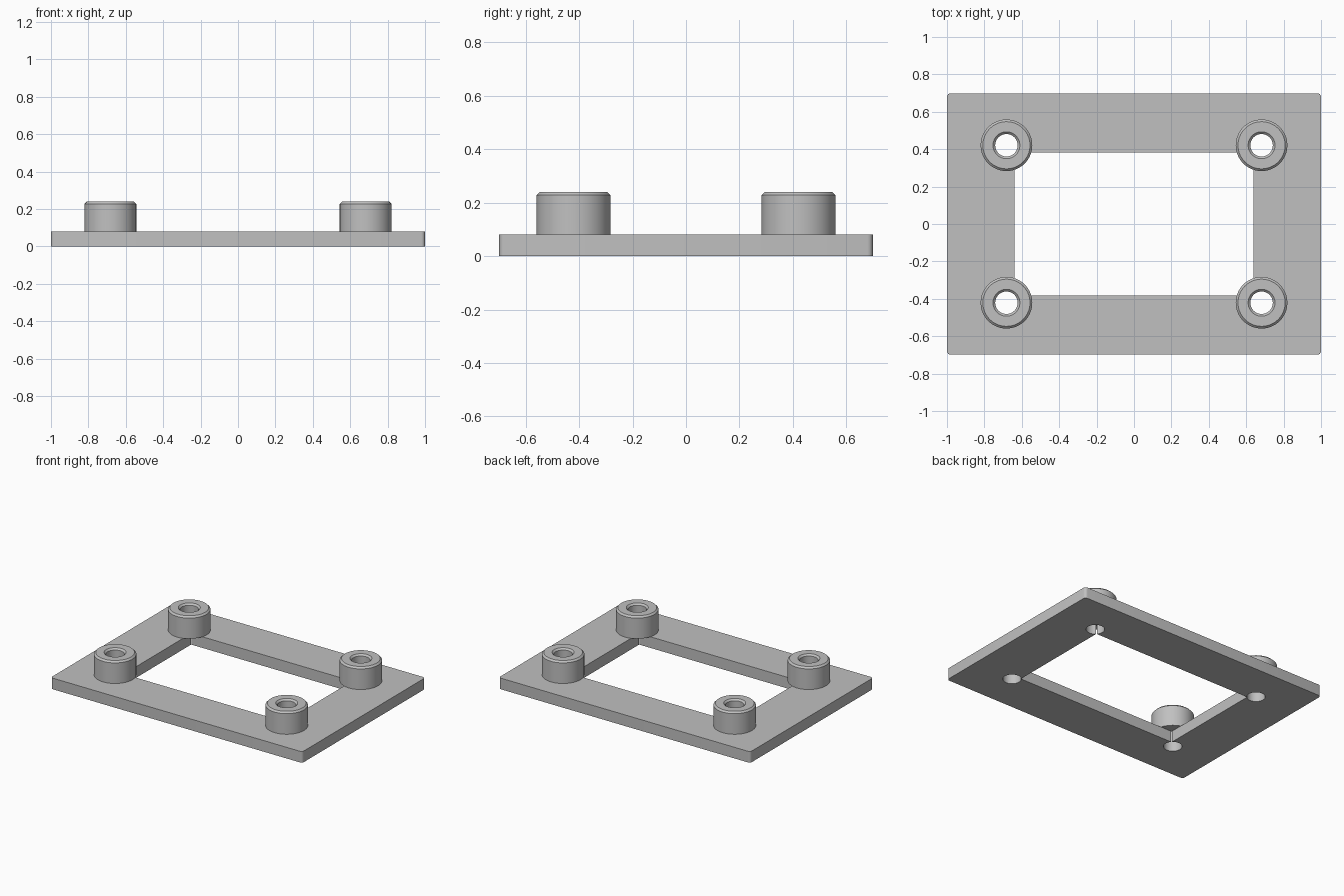
import bpy, bmesh
from math import radians
from mathutils import Matrix

cube = bpy.data.objects.get("Cube")
if cube:
    bpy.data.objects.remove(cube, do_unlink=True)

PLATE_T, TOP = 0.08, 0.24
BOSS_X, BOSS_Y = 0.682, 0.421
BOSS_R, HOLE_R, CHAMFER = 0.138, 0.06, 0.012
SEGMENTS = 64

grey = bpy.data.materials.new("light_grey")
grey.use_nodes = True
grey.diffuse_color = (0.53, 0.53, 0.53, 1)
grey.node_tree.nodes["Principled BSDF"].inputs["Base Color"].default_value = grey.diffuse_color


def make_object(name, bm):
    bmesh.ops.recalc_face_normals(bm, faces=bm.faces)
    mesh = bpy.data.meshes.new(name)
    bm.to_mesh(mesh)
    bm.free()
    mesh.materials.append(grey)
    obj = bpy.data.objects.new(name, mesh)
    bpy.context.collection.objects.link(obj)
    return obj


def box(name, sx, sy, z0, z1, corner=0):
    bm = bmesh.new()
    place = Matrix.Translation((0, 0, (z0 + z1) / 2)) @ Matrix.Diagonal((sx, sy, z1 - z0, 1))
    bmesh.ops.create_cube(bm, size=1, matrix=place)
    if corner:
        upright = [e for e in bm.edges if abs(e.verts[0].co.z - e.verts[1].co.z) > 0.01]
        bmesh.ops.bevel(bm, geom=upright, offset=corner, segments=4, profile=0.5, affect='EDGES')
    return make_object(name, bm)


def lathe(name, profile, x, y):
    """Spin a closed (radius, height) profile about the vertical axis."""
    bm = bmesh.new()
    verts = [bm.verts.new((r, 0, z)) for r, z in profile]
    edges = [bm.edges.new((verts[i - 1], verts[i])) for i in range(len(verts))]
    bmesh.ops.spin(bm, geom=verts + edges, cent=(0, 0, 0), axis=(0, 0, 1),
                   angle=radians(360), steps=SEGMENTS, use_merge=True)
    bmesh.ops.remove_doubles(bm, verts=bm.verts, dist=0.0001)
    bmesh.ops.translate(bm, verts=bm.verts, vec=(x, y, 0))
    return make_object(name, bm)


def smooth(obj):
    bpy.ops.object.select_all(action='DESELECT')
    obj.select_set(True)
    bpy.context.view_layer.objects.active = obj
    bpy.ops.object.shade_smooth_by_angle(angle=radians(30))


def cut(obj, cutter):
    cutter.hide_render = True
    mod = obj.modifiers.new("cut", 'BOOLEAN')
    mod.operation, mod.solver, mod.object = 'DIFFERENCE', 'EXACT', cutter
    bpy.context.view_layer.objects.active = obj
    bpy.ops.object.modifier_apply(modifier=mod.name)
    bpy.data.objects.remove(cutter, do_unlink=True)


# Base frame with rounded outer corners and a rectangular opening
frame = box("base_frame", 2, 1.398, 0, PLATE_T, corner=0.02)
cut(frame, box("opening_cutter", 1.28, 0.764, -0.1, 0.2))

# Hollow standoffs, chamfered at the top rims, with holes through the frame
boss_profile = [
    (HOLE_R, PLATE_T), (BOSS_R, PLATE_T), (BOSS_R, TOP - CHAMFER), (BOSS_R - CHAMFER, TOP),
    (HOLE_R + CHAMFER, TOP), (HOLE_R, TOP - CHAMFER),
]
for side, sx in (("left", 1), ("right", -1)):
    for end, sy in (("front", -1), ("back", 1)):
        x, y = sx * BOSS_X, sy * BOSS_Y
        bm = bmesh.new()
        bmesh.ops.create_cone(bm, cap_ends=True, segments=SEGMENTS, radius1=HOLE_R,
                              radius2=HOLE_R, depth=0.4, matrix=Matrix.Translation((x, y, 0)))
        cut(frame, make_object("hole_cutter", bm))
        smooth(lathe(f"{end}_{side}_standoff", boss_profile, x, y))
smooth(frame)
